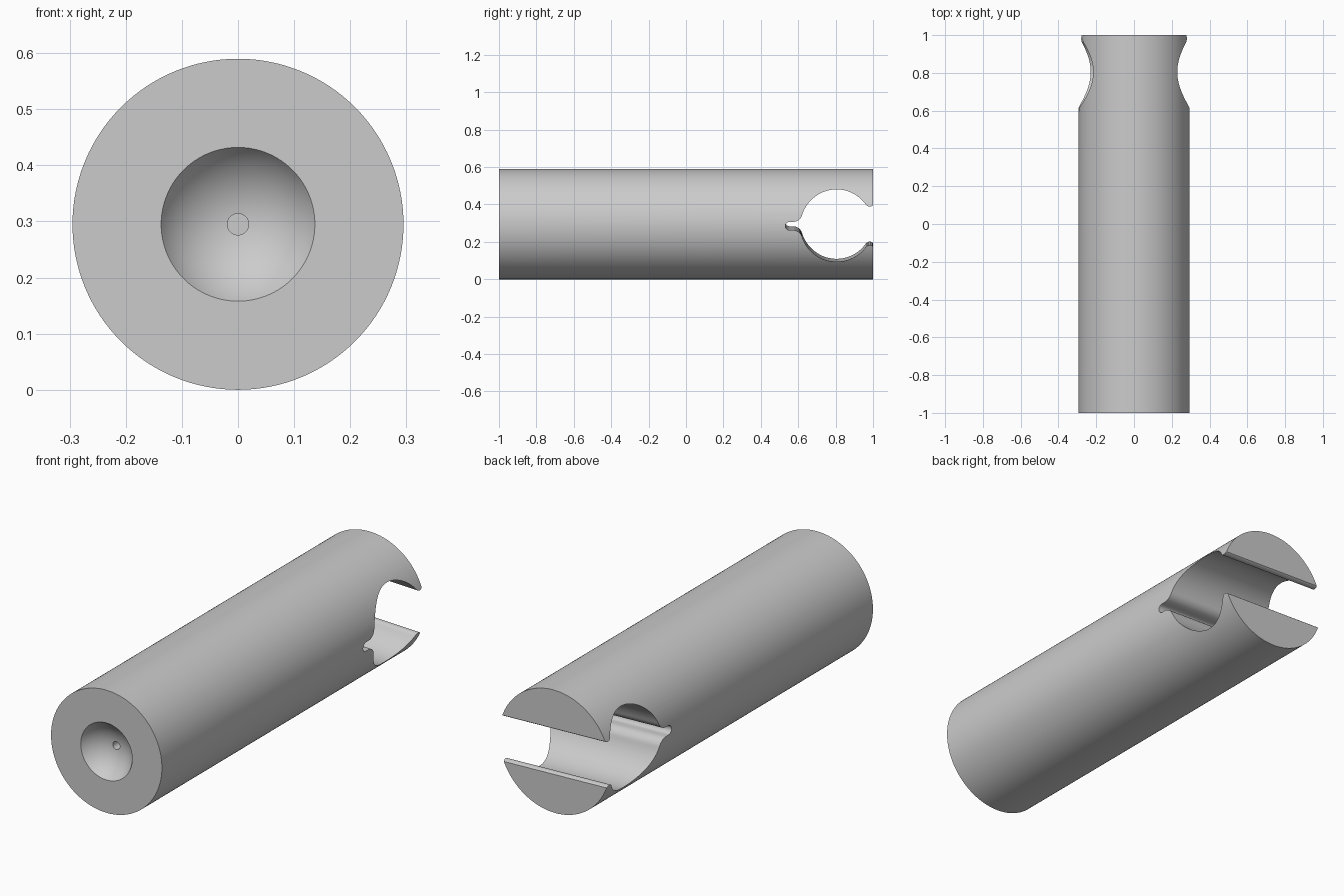
import bpy
import bmesh
from math import radians, degrees, sin, cos, asin, atan2, sqrt, pi
from mathutils import Vector, Matrix

cube = bpy.data.objects.get("Cube")
if cube:
    bpy.data.objects.remove(cube, do_unlink=True)

RADIUS = 0.295      # rod radius, also height of its axis

grey = bpy.data.materials.new("plain grey")
grey.use_nodes = True
grey.diffuse_color = (0.6, 0.6, 0.6, 1)
grey.node_tree.nodes["Principled BSDF"].inputs["Base Color"].default_value = (0.6, 0.6, 0.6, 1)


def make_object(name, bm):
    bmesh.ops.recalc_face_normals(bm, faces=bm.faces)
    mesh = bpy.data.meshes.new(name)
    bm.to_mesh(mesh)
    bm.free()
    mesh.materials.append(grey)
    obj = bpy.data.objects.new(name, mesh)
    bpy.context.collection.objects.link(obj)
    return obj


def arc(cy, ch, r, start, end, steps):
    """Points on an arc in the side plane, angles in radians."""
    return [(cy + r * cos(start + (end - start) * i / steps),
             ch + r * sin(start + (end - start) * i / steps)) for i in range(steps + 1)]


# Rod: revolved outline with a spherical dish and small pilot hole in the front
dish_r, dish_depth, hole_r = 0.137, 0.076, 0.019
ball_r = (dish_r ** 2 + dish_depth ** 2) / (2 * dish_depth)
ball_y = -1 + dish_depth - ball_r
floor_y = -0.82
outline = [(0, floor_y), (hole_r, floor_y)]
a0, a1 = asin(hole_r / ball_r), asin(dish_r / ball_r)
for i in range(17):
    a = a0 + (a1 - a0) * i / 16
    outline.append((ball_r * sin(a), ball_y + ball_r * cos(a)))
outline += [(RADIUS, -1), (RADIUS, 1), (0, 1)]

bm = bmesh.new()
verts = [bm.verts.new((r, y, RADIUS)) for r, y in outline]
edges = [bm.edges.new(pair) for pair in zip(verts, verts[1:])]
bmesh.ops.spin(bm, geom=verts + edges, cent=(0, 0, RADIUS), axis=(0, 1, 0),
               angle=2 * pi, steps=128)
bmesh.ops.remove_doubles(bm, verts=bm.verts, dist=0.0001)
rod = make_object("clamp_rod", bm)

# Cross slot outline: slit, fillet, round bore, rounded lip, open mouth
bore_y, bore_r = 0.805, 0.1935
slit_h, fillet = 0.022, 0.05
lip_h, lip_r = 0.103, 0.025
fh, lh = slit_h + fillet, lip_h + lip_r
fy = bore_y - sqrt((bore_r + fillet) ** 2 - fh ** 2)
ly = bore_y + sqrt((bore_r + lip_r) ** 2 - lh ** 2)
fa = atan2(fh, bore_y - fy)
la = atan2(lh, ly - bore_y)
mouth = 2 * pi - atan2(sqrt(lip_r ** 2 - (1 - ly) ** 2), 1 - ly)
half = arc(0.553, 0, slit_h, pi, pi / 2, 8)
half += arc(fy, fh, fillet, 1.5 * pi, 2 * pi - fa, 10)
half += arc(bore_y, 0, bore_r, pi - fa, la, 40)[1:]
half += arc(ly, lh, lip_r, pi + la, mouth, 10)[1:]
half.append((1.06, half[-1][1] + 0.03))
loop = half + [(y, -h) for y, h in reversed(half[1:])]

bm = bmesh.new()
face = bm.faces.new([bm.verts.new((-0.5, y, h)) for y, h in loop])
grown = bmesh.ops.extrude_face_region(bm, geom=[face])["geom"]
bmesh.ops.translate(bm, vec=Vector((1, 0, 0)),
                    verts=[v for v in grown if isinstance(v, bmesh.types.BMVert)])
# The slot runs at a slight tilt across the rod
tilt = Matrix.Translation((0, 0, RADIUS)) @ Matrix.Rotation(radians(2), 4, "Y")
bmesh.ops.transform(bm, matrix=tilt, verts=bm.verts)
cutter = make_object("slot_cutter", bm)
cutter.hide_render = True

# Cut the slot, then smooth the curved surfaces
bpy.ops.object.select_all(action="DESELECT")
rod.select_set(True)
bpy.context.view_layer.objects.active = rod
cut = rod.modifiers.new("cross_slot", "BOOLEAN")
cut.operation = "DIFFERENCE"
cut.solver = "EXACT"
cut.object = cutter
bpy.ops.object.modifier_apply(modifier=cut.name)
bpy.data.objects.remove(cutter, do_unlink=True)
bpy.ops.object.shade_smooth_by_angle(angle=radians(30))
